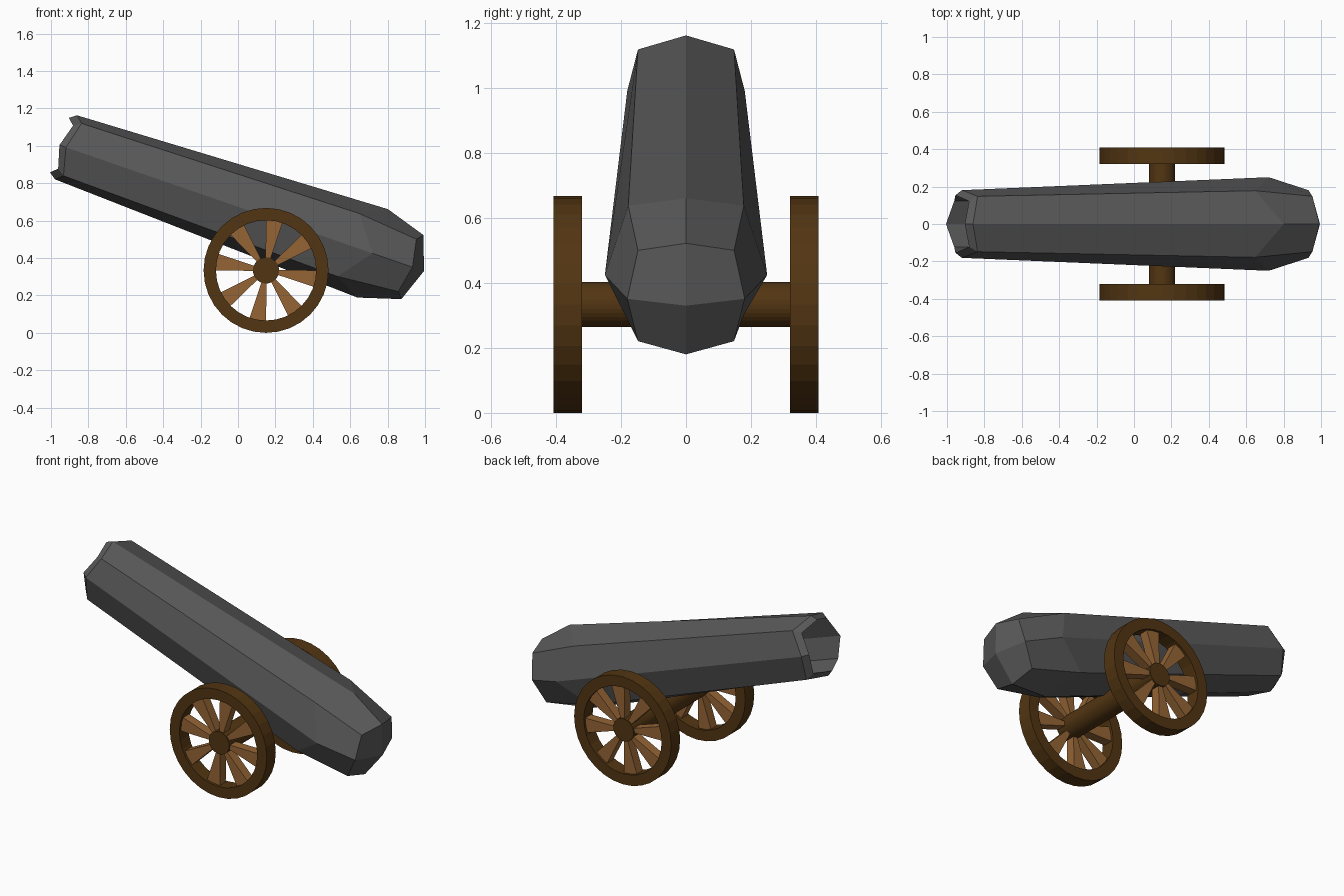
import bpy, bmesh, math
from mathutils import Vector

if "Cube" in bpy.data.objects:
    bpy.data.objects.remove(bpy.data.objects["Cube"])


def material(name, rgb):
    m = bpy.data.materials.new(name)
    m.diffuse_color = (*rgb, 1)
    m.use_nodes = True
    m.node_tree.nodes["Principled BSDF"].inputs["Base Color"].default_value = m.diffuse_color
    return m


IRON = material("dark_iron", (0.10, 0.10, 0.10))
WOOD = material("dark_wood", (0.085, 0.036, 0.006))
SPOKE = material("light_wood", (0.30, 0.13, 0.036))


def finish(bm, name, mat):
    bmesh.ops.recalc_face_normals(bm, faces=bm.faces)
    me = bpy.data.meshes.new(name)
    bm.to_mesh(me)
    bm.free()
    ob = bpy.data.objects.new(name, me)
    bpy.context.collection.objects.link(ob)
    me.materials.append(mat)
    return ob


def loft(bm, r1, r2):
    n = len(r1)
    for i in range(n):
        bm.faces.new((r1[i], r1[(i + 1) % n], r2[(i + 1) % n], r2[i]))


# Barrel: octagonal rings along a tilted axis, middles and corners staggered
TILT = math.atan2(0.567, 1.64)
AXIS = Vector((math.cos(TILT), 0, -math.sin(TILT)))
UP = Vector((math.sin(TILT), 0, math.cos(TILT)))
BREECH = Vector((0.72, 0, 0.425))
M = -1.735  # muzzle position along the axis

bm = bmesh.new()


def point(a, n, y):
    return bm.verts.new(BREECH + AXIS * a + UP * n + Vector((0, y, 0)))


def ring(mid_a, mid_r, corner_a, corner):
    out = []
    for k in range(8):
        t = k * math.pi / 4
        a, r = (corner_a, corner * math.sqrt(2)) if k % 2 else (mid_a, mid_r)
        out.append(point(a, r * math.cos(t), r * math.sin(t)))
    return out


rings = [ring(*p) for p in (
    (0.225, 0.181, 0.196, 0.148),            # rounded breech
    (0.0, 0.25, -0.138, 0.178),              # widest ring
    (M, 0.181, M + 0.037, 0.148),            # muzzle outer rim
    (M - 0.037, 0.154, M - 0.002, 0.122),    # muzzle inner rim
    (M + 0.45, 0.154, M + 0.45, 0.122),      # bottom of bore
)]
for r1, r2 in zip(rings, rings[1:]):
    loft(bm, r1, r2)
pole = point(0.29, 0, 0)
for k in range(0, 8, 2):
    r = rings[0]
    bm.faces.new((pole, r[k], r[k + 1], r[(k + 2) % 8]))
bm.faces.new(rings[-1])
finish(bm, "barrel", IRON)

# Axle with its ends forming the wheel hubs
CX, CZ = 0.15, 0.334


def circle(bm, r, y, n):
    return [bm.verts.new((CX + r * math.cos(2 * math.pi * i / n), y,
                          CZ + r * math.sin(2 * math.pi * i / n))) for i in range(n)]


bm = bmesh.new()
a, b = circle(bm, 0.07, -0.40, 32), circle(bm, 0.07, 0.40, 32)
loft(bm, a, b)
bm.faces.new(a)
bm.faces.new(b)
finish(bm, "axle", WOOD)

# Wheels: rim and eight wedge spokes on each side
for side, s in (("front", -1), ("back", 1)):
    bm = bmesh.new()
    loops = [circle(bm, r, s * y, 32) for r, y in
             ((0.334, 0.32), (0.334, 0.408), (0.268, 0.408), (0.268, 0.32))]
    for i in range(4):
        loft(bm, loops[i], loops[(i + 1) % 4])
    finish(bm, side + "_wheel_rim", WOOD)

    bm = bmesh.new()
    for k in range(8):
        t = math.radians(45 * k - 9.5)
        d = Vector((math.cos(t), 0, math.sin(t)))
        w = Vector((-d.z, 0, d.x))
        quads = []
        for y in (0.335, 0.393):
            c = Vector((CX, s * y, CZ))
            quads.append([bm.verts.new(c + d * r + w * h) for r, h in
                          ((0.055, -0.012), (0.275, -0.046), (0.275, 0.046), (0.055, 0.012))])
        loft(bm, *quads)
        for q in quads:
            bm.faces.new(q)
    finish(bm, side + "_wheel_spokes", SPOKE)
